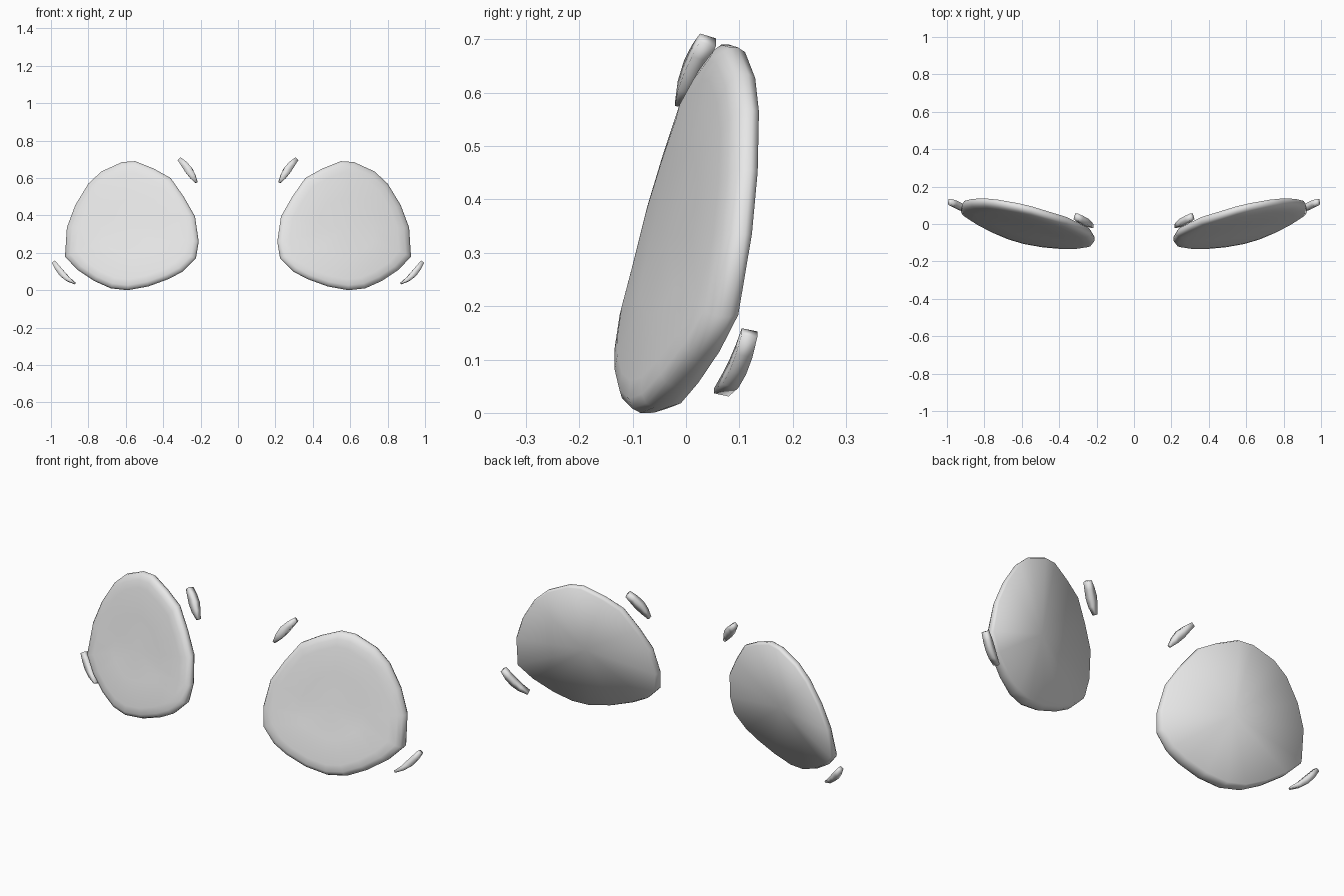
import bpy, bmesh, math
from mathutils import Vector

if "Cube" in bpy.data.objects:
    bpy.data.objects.remove(bpy.data.objects["Cube"])

grey = bpy.data.materials.new("light grey")
grey.diffuse_color = (0.8, 0.8, 0.8, 1)
grey.use_nodes = True
grey.node_tree.nodes["Principled BSDF"].inputs["Base Color"].default_value = grey.diffuse_color


def finish(name, bm, angle):
    """Turn a bmesh into a smooth object mirrored across x = 0."""
    bmesh.ops.recalc_face_normals(bm, faces=bm.faces)
    me = bpy.data.meshes.new(name)
    bm.to_mesh(me)
    bm.free()
    me.materials.append(grey)
    ob = bpy.data.objects.new(name, me)
    bpy.context.collection.objects.link(ob)
    bpy.ops.object.select_all(action='DESELECT')
    ob.select_set(True)
    bpy.context.view_layer.objects.active = ob
    bpy.ops.object.shade_smooth_by_angle(angle=math.radians(angle))
    mirror = ob.modifiers.new("mirror", 'MIRROR')
    mirror.use_mirror_merge = False


def loft(bm, rings):
    """Skin a list of closed point rings; returns the vertex rings."""
    vs = [[bm.verts.new(p) for p in ring] for ring in rings]
    for a, b in zip(vs, vs[1:]):
        n = len(a)
        for i in range(n):
            j = (i + 1) % n
            bm.faces.new((a[i], a[j], b[j], b[i]))
    return vs


def fan(bm, ring, point):
    c = bm.verts.new(point)
    for i, v in enumerate(ring):
        bm.faces.new((v, ring[(i + 1) % len(ring)], c))


# Eye plate: rounded outline (x, z) on a leaning, slightly bowed surface
OUTLINE = [(.55, .69), (.62, .685), (.73, .635), (.80, .57), (.87, .455),
           (.915, .335), (.925, .18), (.86, .11), (.77, .05), (.68, .01),
           (.59, 0), (.48, .02), (.37, .06), (.295, .10), (.225, .17),
           (.21, .26), (.23, .395), (.29, .50), (.36, .60), (.45, .65)]
CX, CZ = .57, .33


def plate_point(x, z, scale, depth):
    dx, dz = (x - CX) * scale, (z - CZ) * scale
    # the plate grows thicker towards its bottom
    thick = 1 + .6 * max(0, -dz - .05) / .28
    d = .022 + (depth - .022) * thick
    return (CX + dx, -.03 + .24 * dx + .23 * dz + .2 * dx * dx + d, CZ + dz)


# (scale, depth) from the front face, round the rim, to the flat back
PROFILE = [(.45, -.002), (.82, -.004), (.92, 0), (.975, .007), (1, .018),
           (1, .033), (.975, .049)]
bm = bmesh.new()
rings = loft(bm, [[plate_point(x, z, s, d) for x, z in OUTLINE] for s, d in PROFILE])
fan(bm, rings[0], plate_point(CX, CZ, 1, -.002))
fan(bm, rings[-1], plate_point(CX, CZ, 1, .058))
finish("eye_plate", bm, 180)


# Small curved slivers beside each plate
def sliver(name, path, widths, thickness):
    pts = [Vector(p) for p in path]
    rings = []
    for i, p in enumerate(pts):
        t = pts[min(i + 1, len(pts) - 1)] - pts[max(i - 1, 0)]
        side = Vector((t.z, 0, -t.x)).normalized() * widths[i] / 2
        out = t.cross(side).normalized() * thickness[i] / 2
        rings.append([p + side + out, p - side + out, p - side - out, p + side - out])
    bm = bmesh.new()
    vs = loft(bm, rings)
    bm.faces.new(vs[0])
    bm.faces.new(vs[-1])
    finish(name, bm, 180)


sliver("upper_sliver",
       [(.222, -.012, .577), (.243, -.002, .61), (.264, .012, .643), (.288, .027, .674), (.311, .041, .699)],
       [.013, .033, .042, .034, .022], [.018, .028, .034, .034, .032])
sliver("lower_sliver",
       [(.874, .066, .038), (.910, .083, .060), (.938, .097, .086), (.962, .109, .116), (.985, .119, .150)],
       [.01, .025, .033, .03, .02], [.03, .032, .032, .032, .03])
